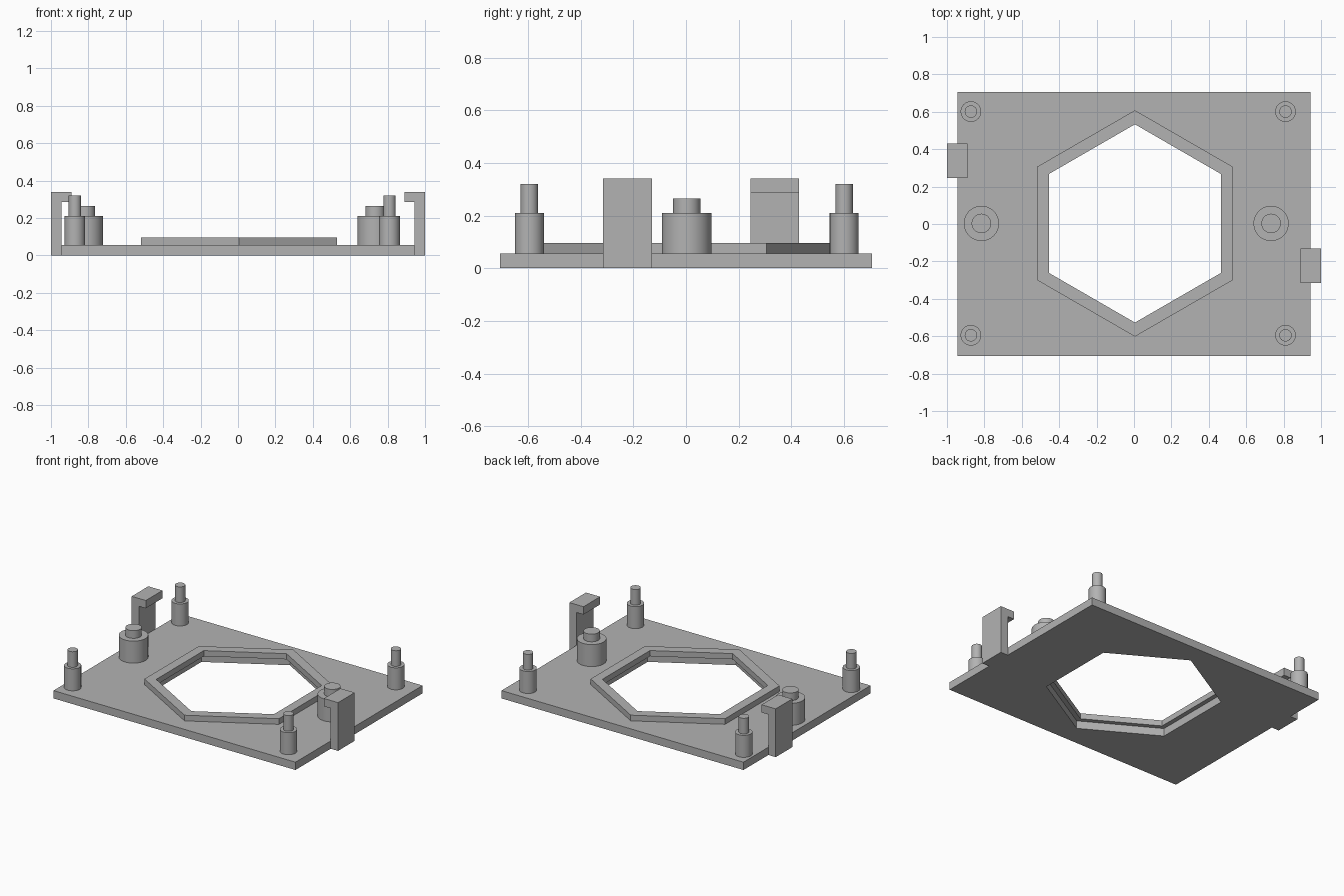
import bpy, bmesh
from math import pi, sin, cos, radians

cube = bpy.data.objects.get("Cube")
if cube:
    bpy.data.objects.remove(cube, do_unlink=True)

grey = bpy.data.materials.new("plain grey")
grey.use_nodes = True
grey.diffuse_color = (0.45, 0.45, 0.45, 1)
grey.node_tree.nodes["Principled BSDF"].inputs["Base Color"].default_value = (0.45, 0.45, 0.45, 1)

PLATE_TOP = 0.055
RING_TOP = 0.095
CENTRE = (0.005, 0.003)


def add_object(name, bm):
    bmesh.ops.recalc_face_normals(bm, faces=bm.faces[:])
    mesh = bpy.data.meshes.new(name)
    bm.to_mesh(mesh)
    bm.free()
    mesh.materials.append(grey)
    obj = bpy.data.objects.new(name, mesh)
    bpy.context.collection.objects.link(obj)
    return obj


def hexagon(radius):
    return [(CENTRE[0] + radius * cos(pi / 6 + i * pi / 3),
             CENTRE[1] + radius * sin(pi / 6 + i * pi / 3)) for i in range(6)]


def slab(name, outline, hole, z0, z1):
    """Flat outline with a hole, extruded upwards."""
    bm = bmesh.new()
    edges = []
    for loop in (outline, hole):
        verts = [bm.verts.new((x, y, z0)) for x, y in loop]
        edges += [bm.edges.new((verts[i - 1], verts[i])) for i in range(len(verts))]
    bmesh.ops.triangle_fill(bm, edges=edges, use_beauty=True)
    top = bmesh.ops.extrude_face_region(bm, geom=bm.faces[:], use_keep_orig=True)["geom"]
    moved = [g for g in top if isinstance(g, bmesh.types.BMVert)]
    bmesh.ops.translate(bm, verts=moved, vec=(0, 0, z1 - z0))
    return add_object(name, bm)


def stepped_post(name, x, y, radius, pin_radius, pin_top, shoulder=0.21):
    """Lathed post with a narrower pin on top."""
    bm = bmesh.new()
    profile = [(0, PLATE_TOP), (radius, PLATE_TOP), (radius, shoulder),
               (pin_radius, shoulder), (pin_radius, pin_top), (0, pin_top)]
    verts = [bm.verts.new((r, 0, z)) for r, z in profile]
    edges = [bm.edges.new(pair) for pair in zip(verts, verts[1:])]
    bmesh.ops.spin(bm, geom=verts + edges, axis=(0, 0, 1), cent=(0, 0, 0),
                   angle=2 * pi, steps=48)
    bmesh.ops.remove_doubles(bm, verts=bm.verts[:], dist=0.0001)
    obj = add_object(name, bm)
    obj.location = (x, y, 0)
    bpy.ops.object.select_all(action='DESELECT')
    obj.select_set(True)
    bpy.context.view_layer.objects.active = obj
    bpy.ops.object.shade_smooth_by_angle(angle=radians(30))


def clip(name, side, y0, y1):
    """Hooked arm standing against the plate edge."""
    bm = bmesh.new()
    profile = [(1, 0), (1, 0.34), (0.89, 0.34), (0.89, 0.285), (0.943, 0.285), (0.943, 0)]
    face = bm.faces.new([bm.verts.new((side * x, y0, z)) for x, z in profile])
    out = bmesh.ops.extrude_face_region(bm, geom=[face], use_keep_orig=True)["geom"]
    moved = [g for g in out if isinstance(g, bmesh.types.BMVert)]
    bmesh.ops.translate(bm, verts=moved, vec=(0, y1 - y0, 0))
    add_object(name, bm)


# Base plate, whose opening is a little wider than the rim above it
plate = [(-0.943, -0.707), (0.943, -0.707), (0.943, 0.707), (-0.943, 0.707)]
slab("base_plate", plate, hexagon(0.566), 0, PLATE_TOP)
slab("hexagonal_rim", hexagon(0.605), hexagon(0.53), PLATE_TOP, RING_TOP)

# Corner posts
for x, side in ((-0.872, "right"), (0.81, "left")):
    for y, end in ((-0.595, "front"), (0.601, "back")):
        stepped_post(f"corner_post_{end}_{side}", x, y, 0.055, 0.033, 0.32)

# Wide posts beside the opening
stepped_post("wide_post_right", -0.816, 0.003, 0.094, 0.052, 0.264)
stepped_post("wide_post_left", 0.733, 0.003, 0.094, 0.052, 0.264)

# Hooked clips on the two short edges
clip("clip_right", -1, 0.245, 0.43)
clip("clip_left", 1, -0.315, -0.13)
